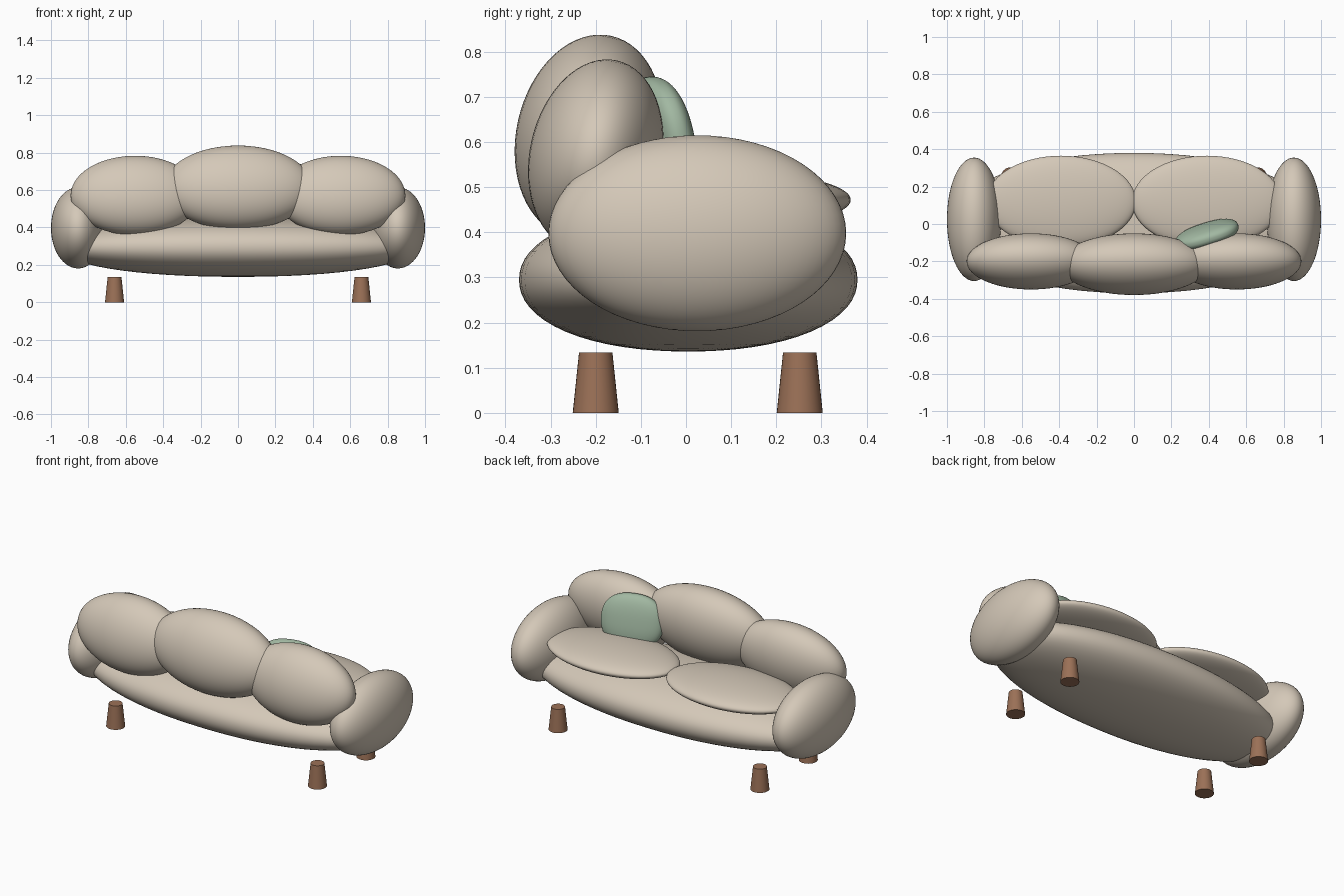
import bpy
import math

if "Cube" in bpy.data.objects:
    bpy.data.objects.remove(bpy.data.objects["Cube"])


def material(name, rgb):
    m = bpy.data.materials.new(name)
    m.diffuse_color = (*rgb, 1)
    m.use_nodes = True
    m.node_tree.nodes["Principled BSDF"].inputs["Base Color"].default_value = m.diffuse_color
    return m


fabric = material("beige fabric", (0.66, 0.58, 0.48))
green = material("sage green fabric", (0.36, 0.48, 0.36))
wood = material("brown wood", (0.33, 0.165, 0.095))


def puff(name, center, radii, mat, rot=(0, 0, 0), power=2.0):
    """Smooth cushion: a sphere, made slightly boxy by a power above 2."""
    bpy.ops.mesh.primitive_uv_sphere_add(segments=64, ring_count=32, location=center, rotation=rot)
    ob = bpy.context.object
    ob.name = name
    for v in ob.data.vertices:
        k = sum(abs(c) ** power for c in v.co) ** (1 / power)
        v.co = [c / k * r for c, r in zip(v.co, radii)]
    ob.data.materials.append(mat)
    bpy.ops.object.shade_smooth()
    return ob


# Base
puff("base", (0, 0.005, 0.295), (0.95, 0.375, 0.159), fabric, power=2.15)

# Middle back cushion
lean = -0.22
puff("middle_back_cushion", (0, -0.215, 0.613), (0.40, 0.161, 0.2277), fabric, (lean, 0, 0))

# Mirrored parts
for side, s in (("left", -1), ("right", 1)):
    puff(side + "_arm", (s * 0.855, 0.025, 0.398), (0.145, 0.33, 0.217), fabric)
    puff(side + "_back_cushion", (s * 0.55, -0.2, 0.571), (0.345, 0.146, 0.215), fabric, (lean, 0, 0))
    puff(side + "_seat_cushion", (s * 0.39, 0.12, 0.472), (0.40, 0.245, 0.06), fabric)

    # Tapered legs
    for end, y in (("front", -0.2), ("back", 0.252)):
        bpy.ops.mesh.primitive_cone_add(vertices=32, radius1=0.051, radius2=0.037,
                                        depth=0.134, location=(s * 0.66, y, 0.067))
        leg = bpy.context.object
        leg.name = f"{end}_{side}_leg"
        leg.data.materials.append(wood)
        bpy.ops.object.shade_smooth_by_angle(angle=math.radians(40))

# Throw pillow
puff("throw_pillow", (0.39, -0.057, 0.597), (0.175, 0.055, 0.15), green, (0.2, 0, 0.3), power=2.4)
